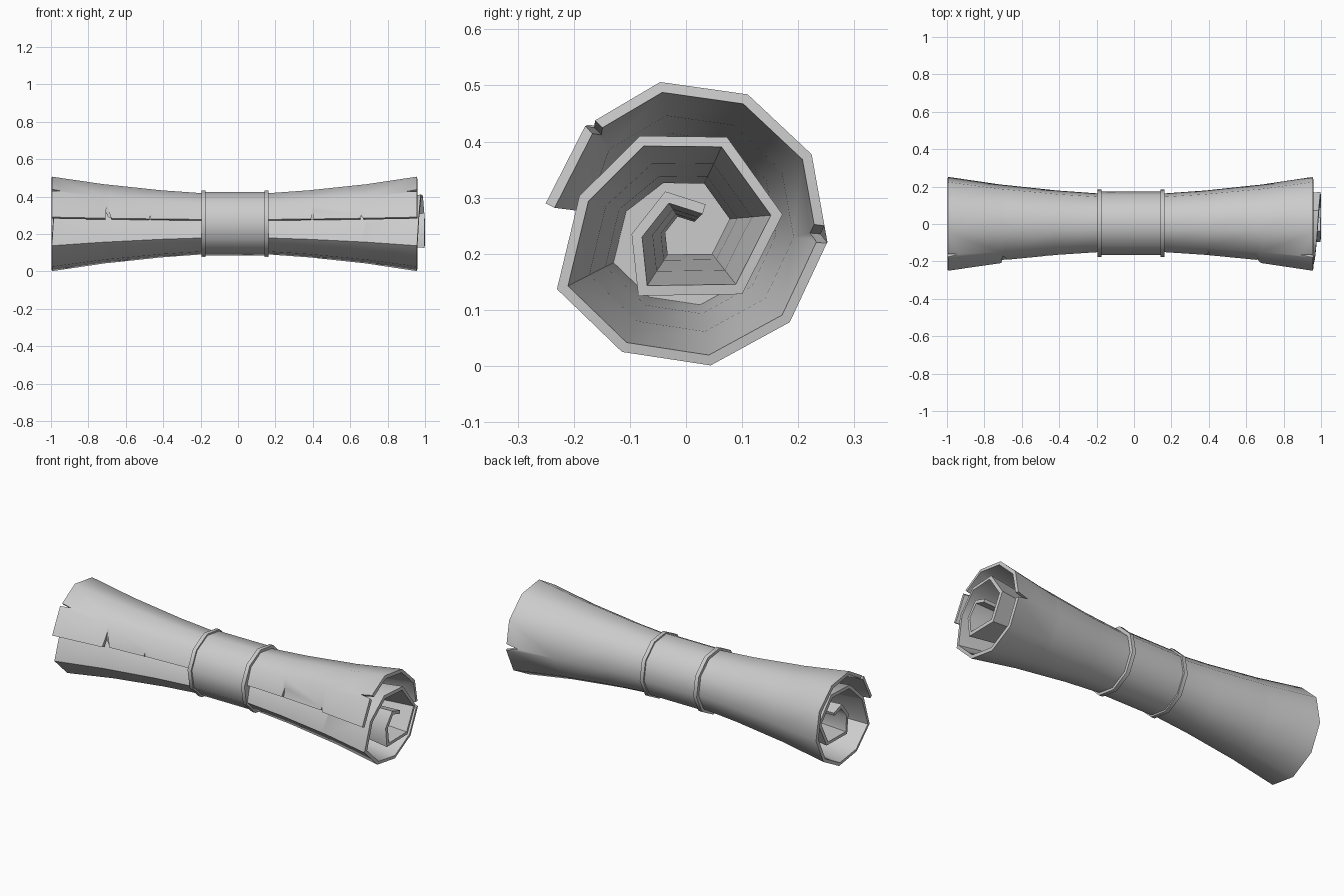
import bpy, bmesh, math
from mathutils import Vector

if "Cube" in bpy.data.objects:
    bpy.data.objects.remove(bpy.data.objects["Cube"])

CY, CZ = 0.0, 0.255

# Spiral section at the flared end (y, z), from the free flap inward
SPIRAL = [(-.25, .29), (-.18, .427), (-.046, .506), (.11, .484), (.224, .377),
          (.252, .221), (.185, .078), (.044, .001), (-.114, .025), (-.23, .137),
          (-.19, .303), (-.082, .41), (.073, .408), (.172, .27), (.10, .128),
          (-.085, .125), (-.097, .235), (-.037, .311), (.035, .288)]
# Stations along the roll: x, section scale
STATIONS = [(-.995, 1), (-.71, .835), (-.69, .828), (-.41, .71), (-.18, .645),
            (.15, .645), (.38, .71), (.66, .828), (.68, .835), (.957, 1)]


def finish(ob, angle):
    bpy.ops.object.select_all(action='DESELECT')
    ob.select_set(True)
    bpy.context.view_layer.objects.active = ob
    for m in list(ob.modifiers):
        bpy.ops.object.modifier_apply(modifier=m.name)
    bpy.ops.object.shade_smooth_by_angle(angle=math.radians(angle))


def make(name, bm):
    me = bpy.data.meshes.new(name)
    bm.to_mesh(me)
    bm.free()
    ob = bpy.data.objects.new(name, me)
    bpy.context.collection.objects.link(ob)
    return ob


# Rolled sheet: spiral swept through the stations, inner coil slid along x
bm = bmesh.new()
rows = []
for i, (y, z) in enumerate(SPIRAL):
    slide = .04 * min(max((i - 9) / 4, 0), 1)
    row = []
    for x, s in STATIONS:
        py, pz = y, z
        if i == 0 and -.7 < x < .67:      # torn flap lies tighter in the middle
            py += .018
        if i > 10:
            s = s * 1.2 - .2 if s < 1 else s
        row.append(bm.verts.new((x + slide, CY + py * s, CZ + (pz - CZ) * s)))
    rows.append(row)
for a, b in zip(rows, rows[1:]):
    for j in range(len(a) - 1):
        bm.faces.new((a[j], a[j + 1], b[j + 1], b[j]))
sheet = make("rolled_sheet", bm)
sol = sheet.modifiers.new("thickness", 'SOLIDIFY')
sol.thickness = .018
sol.offset = -1
sol.use_even_offset = True

# Wedge cutters for the torn notches
cut = bmesh.new()


def wedge(tri, depth):
    near = [cut.verts.new(p) for p in tri]
    far = [cut.verts.new(Vector(p) + Vector(depth)) for p in tri]
    cut.faces.new(near)
    cut.faces.new(far[::-1])
    for k in range(3):
        n = (k + 1) % 3
        cut.faces.new((near[n], near[k], far[k], far[n]))


def end_notch(y, z, x_edge, x_tip, w):
    n = Vector((0, y - CY, z - CZ)).normalized()
    t = Vector((0, -n.z, n.y)) * w
    p = Vector((0, y, z)) + n * .05
    e = Vector((x_edge, 0, 0))
    wedge([p + e + t, p + e - t, p + Vector((x_tip, 0, 0))], -n * .088)


end_notch(-.17, .432, 1.0, .89, .016)
end_notch(.243, .235, 1.0, .89, .025)
end_notch(-.17, .437, -1.04, -.94, .017)
for x, w, top, lean in ((-.69, .022, .36, -.012), (-.47, .01, .30, 0),
                        (.395, .01, .328, .005), (.67, .02, .30, -.012)):
    s = .645 + .2 * (abs(x) - .17) / .55
    wedge([(x - w, -.3, .25), (x + w, -.3, .25), (x + lean, -.3, top)],
          (0, .3 - .205 * s, 0))
bmesh.ops.recalc_face_normals(cut, faces=cut.faces[:])
cutter = make("notch_cutter", cut)
cutter.hide_render = True
bo = sheet.modifiers.new("notches", 'BOOLEAN')
bo.object = cutter
bo.operation = 'DIFFERENCE'
bo.solver = 'EXACT'
finish(sheet, 46)
bpy.data.objects.remove(cutter)


# Central band (solid, closing the roll) and its two raised rims
def drum(name, x0, x1, r):
    bm = bmesh.new()
    ends = []
    for x in (x0, x1):
        ends.append([bm.verts.new((x, .004 + r * math.cos(a), CZ + r * math.sin(a)))
                     for a in (math.radians(100 + 36 * k) for k in range(10))])
    bm.faces.new(ends[0])
    bm.faces.new(ends[1])
    for k in range(10):
        n = (k + 1) % 10
        bm.faces.new((ends[0][k], ends[0][n], ends[1][n], ends[1][k]))
    bmesh.ops.recalc_face_normals(bm, faces=bm.faces[:])
    finish(make(name, bm), 46)


drum("band", -.18, .15, .172)
drum("left_rim", -.195, -.173, .181)
drum("right_rim", .141, .163, .181)
